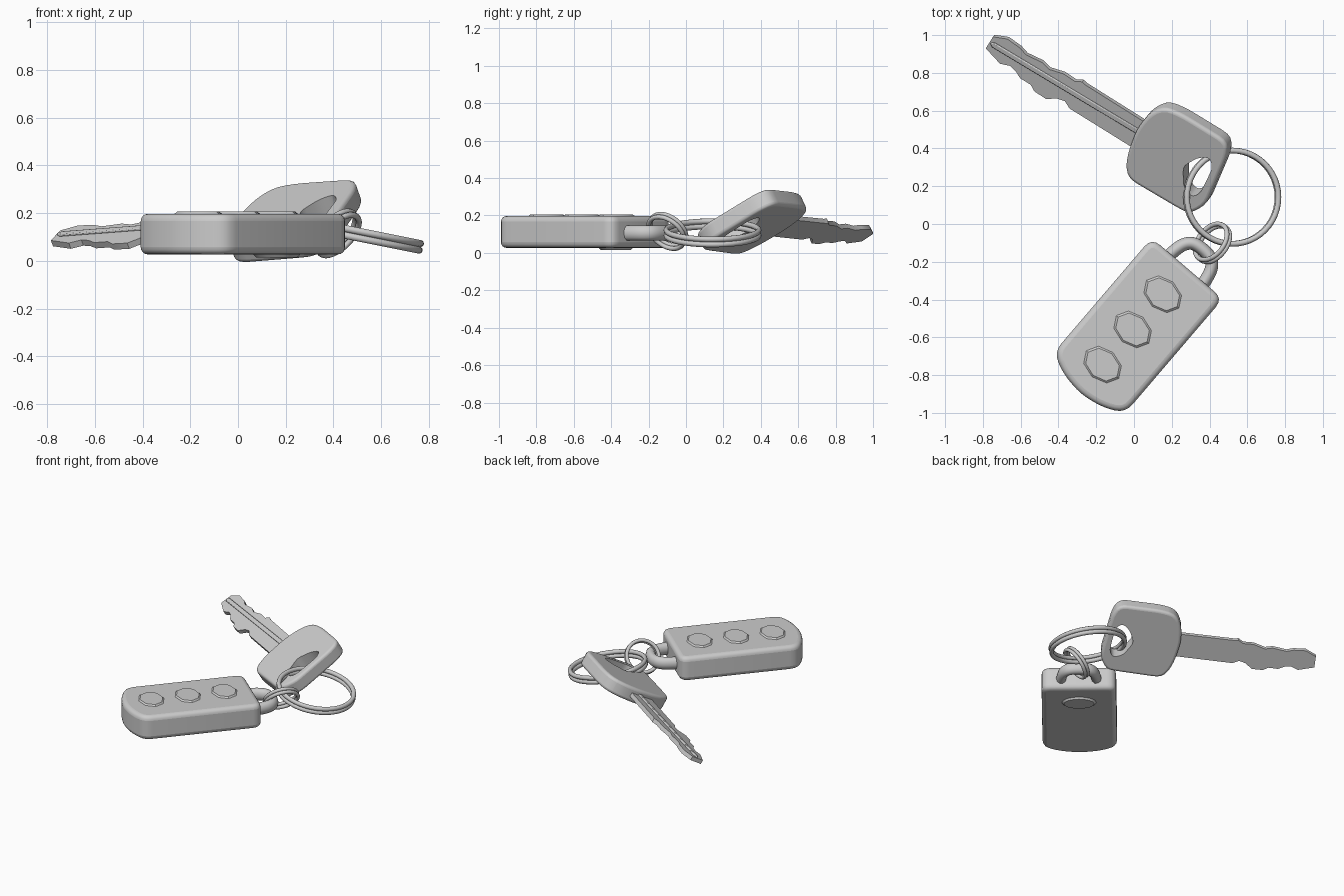
import bpy, bmesh, math
from mathutils import Matrix, Vector

if "Cube" in bpy.data.objects:
    bpy.data.objects.remove(bpy.data.objects["Cube"])

grey = bpy.data.materials.new("plain_grey")
grey.diffuse_color = (0.6, 0.6, 0.6, 1)
grey.use_nodes = True
grey.node_tree.nodes["Principled BSDF"].inputs["Base Color"].default_value = grey.diffuse_color


def frame(origin, ex, ey):
    """Matrix with x along ex, y close to ey."""
    ex = Vector(ex).normalized()
    ez = ex.cross(Vector(ey)).normalized()
    ey = ez.cross(ex)
    m = Matrix((ex, ey, ez)).transposed().to_4x4()
    m.translation = origin
    return m


def add(name, bm, matrix, bevel=0, segments=3, angle=35):
    bmesh.ops.recalc_face_normals(bm, faces=bm.faces[:])
    me = bpy.data.meshes.new(name)
    bm.to_mesh(me)
    bm.free()
    ob = bpy.data.objects.new(name, me)
    bpy.context.collection.objects.link(ob)
    ob.matrix_world = matrix
    me.materials.append(grey)
    if bevel:
        b = ob.modifiers.new("round", 'BEVEL')
        b.width, b.segments = bevel, segments
        b.limit_method, b.angle_limit = 'ANGLE', math.radians(50)
    smooth(ob, angle)
    return ob


def smooth(ob, angle=40):
    bpy.ops.object.select_all(action='DESELECT')
    ob.select_set(True)
    bpy.context.view_layer.objects.active = ob
    bpy.ops.object.shade_smooth_by_angle(angle=math.radians(angle))


def slab(name, outline, z0, z1, matrix, **kw):
    bm = bmesh.new()
    f = bm.faces.new([bm.verts.new((x, -y, z0)) for x, y in outline])
    g = bmesh.ops.extrude_face_region(bm, geom=[f])["geom"]
    bmesh.ops.translate(bm, vec=(0, 0, z1 - z0),
                        verts=[v for v in g if isinstance(v, bmesh.types.BMVert)])
    return add(name, bm, matrix, **kw)


def rounded(points, r, n=4):
    """Round the corners of a polygon with short quadratic arcs."""
    out = []
    for i, p in enumerate(points):
        p = Vector(p)
        a, b = Vector(points[i - 1]), Vector(points[(i + 1) % len(points)])
        s = p + (a - p).normalized() * min(r, (a - p).length * 0.48)
        e = p + (b - p).normalized() * min(r, (b - p).length * 0.48)
        for k in range(n + 1):
            t = k / n
            out.append(tuple(s * (1 - t) ** 2 + p * 2 * t * (1 - t) + e * t * t))
    return out


def split_ring(name, centre, normal, radius, wire):
    """Two turns of wire lying against each other."""
    n = Vector(normal).normalized()
    for i, s in enumerate((-1, 1)):
        bpy.ops.mesh.primitive_torus_add(major_radius=radius, minor_radius=wire,
                                         major_segments=48, minor_segments=10)
        ob = bpy.context.object
        ob.name = f"{name}_turn_{i + 1}"
        m = n.to_track_quat('Z', 'Y').to_matrix().to_4x4()
        m.translation = Vector(centre) + n * wire * 0.95 * s
        ob.matrix_world = m
        ob.data.materials.append(grey)
        smooth(ob, 80)


# Remote fob: x runs toward the ring end
fob = frame((0.279, -0.2386, 0), (0.65, 0.76, 0), (-0.76, 0.65, 0))
body = rounded([(0.005, -0.248), (0.005, 0.248), (-0.79, 0.248), (-0.845, 0.14),
                (-0.868, 0), (-0.845, -0.14), (-0.79, -0.248)], 0.06)
slab("fob_body", body, 0.027, 0.197, fob, bevel=0.03, segments=4, angle=50)


def oval(name, x, y, z, ru, rv, h, sides):
    bm = bmesh.new()
    bmesh.ops.create_cone(bm, cap_ends=True, segments=sides, radius1=1,
                          radius2=0.84, depth=1)
    s = 1 if h > 0 else -1
    bmesh.ops.transform(bm, verts=bm.verts[:], matrix=Matrix.Translation((x, -y, z))
                        @ Matrix.Diagonal((ru, rv, h, 1)))
    add(name, bm, fob)


# Three raised buttons and the oval pad underneath
for i in range(3):
    oval(f"button_{i + 1}", -0.184 - 0.245 * i, -0.01, 0.199, 0.09, 0.12, 0.014, 8)
oval("underside_pad", -0.18, 0, 0.023, 0.075, 0.12, -0.016, 16)

# Tab loop on the end of the fob
cu = bpy.data.curves.new("tab_path", 'CURVE')
cu.dimensions, cu.bevel_depth, cu.bevel_resolution = '3D', 0.034, 3
sp = cu.splines.new('NURBS')
path = [(-0.03, -0.12), (0.03, -0.115), (0.10, -0.095), (0.135, -0.05),
        (0.135, 0.05), (0.10, 0.095), (0.03, 0.115), (-0.03, 0.12)]
sp.points.add(len(path) - 1)
for p, (x, y) in zip(sp.points, path):
    p.co = (x, y, 0, 1)
sp.use_endpoint_u, sp.order_u = True, 3
tab = bpy.data.objects.new("fob_tab", cu)
bpy.context.collection.objects.link(tab)
tab.matrix_world = fob @ Matrix.Translation((0, 0, 0.107)) @ Matrix.Diagonal((1, 1, 1.25, 1))
cu.materials.append(grey)

# Rings
split_ring("small_ring", (0.415, -0.10, 0.115), (-0.62, 0.475, 0.62), 0.108, 0.0125)
split_ring("large_ring", (0.52, 0.142, 0.107), (0.2, 0, 1), 0.247, 0.015)

# Key: x runs toward the tip, rolled about its length
key = frame((0.2195, 0.3585, 0.16), (-0.853, 0.522, -0.06), (-0.452, -0.739, -0.5))
C = 1 / 0.866
head = [(0.18, 0.213), (0.08, 0.23), (-0.2, 0.23), (-0.24, 0.17), (-0.272, -0.115),
        (-0.22, -0.2), (-0.16, -0.207), (0.152, -0.212), (0.2, -0.166),
        (0.228, -0.09), (0.247, 0.038), (0.23, 0.142)]
head = rounded([(x, y * C) for x, y in head], 0.05, 3)
key_head = slab("key_head", head, -0.05, 0.05, key, bevel=0.036, segments=4, angle=55)

# Rounded triangular ring hole through the head
hole = [(-0.065, 0), (-0.11, 0.08), (-0.165, 0.115), (-0.205, 0.075),
        (-0.215, -0.075), (-0.185, -0.115), (-0.12, -0.09)]
cutter = slab("hole_cutter", rounded([(x, y * C) for x, y in hole], 0.03, 3),
              -0.2, 0.2, key)
cutter.hide_render = True
cutter.hide_set(True)
cut = key_head.modifiers.new("hole", 'BOOLEAN')
cut.operation, cut.object, cut.solver = 'DIFFERENCE', cutter, 'EXACT'
bpy.context.view_layer.objects.active = key_head
for m in [m.name for m in key_head.modifiers if m.type in {'BEVEL', 'BOOLEAN'}]:
    # keep the smoothing last
    key_head.modifiers.move(key_head.modifiers.find(m), 0 if m == "round" else 1)
for m in ("round", "hole"):
    bpy.ops.object.modifier_apply(modifier=m)
bpy.data.objects.remove(cutter)
smooth(key_head, 55)

# Blade with cuts along both edges
upper = [(0.15, 0.075), (0.6, 0.08), (0.625, 0.085), (0.66, 0.067), (0.73, 0.07),
         (0.81, 0.05), (0.86, 0.062), (0.954, 0.052), (1.0, 0.066), (1.081, 0.072),
         (1.154, 0.042)]
lower = [(1.157, -0.03), (1.051, -0.06), (1.0, -0.042), (0.96, -0.05), (0.92, -0.07),
         (0.855, -0.07), (0.82, -0.09), (0.745, -0.092), (0.70, -0.06), (0.654, -0.05),
         (0.613, -0.07), (0.15, -0.073)]
slab("key_blade", [(x, y * C) for x, y in upper + lower], -0.014, 0.014, key)
# Rib along the upper face of the blade
rib = [(0.2, 0.005), (0.2, 0.035), (1.13, 0.025), (1.15, 0.01), (1.13, -0.005)]
slab("blade_rib", rib, 0.01, 0.024, key, bevel=0.005, segments=2)
